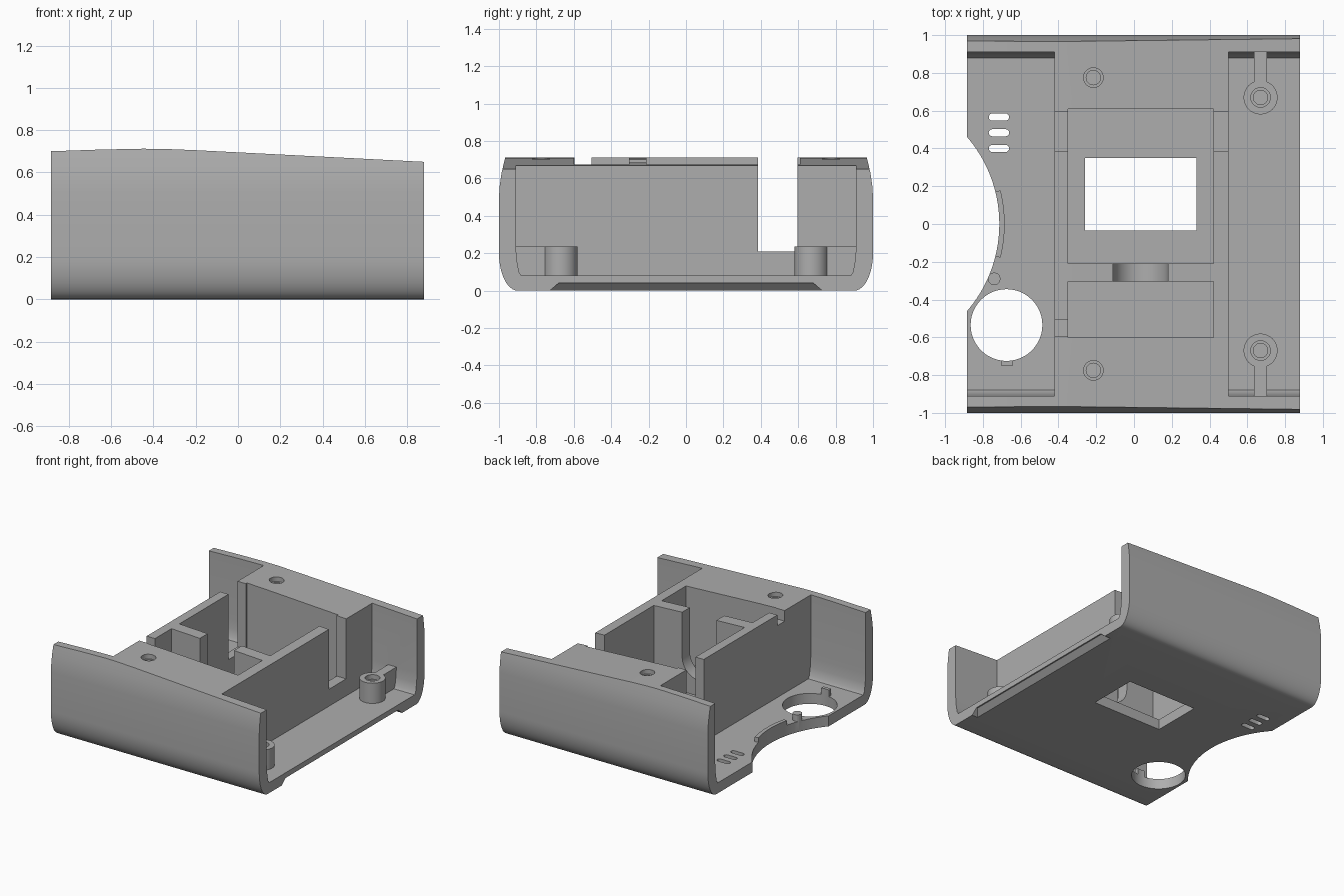
import bpy, math
from mathutils import Vector

cube = bpy.data.objects.get("Cube")
if cube:
    bpy.data.objects.remove(cube)

grey = bpy.data.materials.new("plain grey")
grey.use_nodes = True
colour = (0.42, 0.42, 0.42, 1)
grey.diffuse_color = colour
grey.node_tree.nodes["Principled BSDF"].inputs["Base Color"].default_value = colour


def prism(name, pts, lo, hi, axis="z"):
    """Extrude a 2D outline along an axis: x uses (y,z), y uses (x,z), z uses (x,y)."""
    place = {"x": lambda a, b, c: (c, a, b),
             "y": lambda a, b, c: (a, c, b),
             "z": lambda a, b, c: (a, b, c)}[axis]
    n = len(pts)
    verts = [place(a, b, c) for c in (lo, hi) for a, b in pts]
    faces = [list(range(n))[::-1], list(range(n, 2 * n))]
    faces += [[i, (i + 1) % n, (i + 1) % n + n, i + n] for i in range(n)]
    mesh = bpy.data.meshes.new(name)
    mesh.from_pydata(verts, [], faces)
    mesh.materials.append(grey)
    # Make sure the solid faces outward
    area = sum(a[0] * b[1] - b[0] * a[1] for a, b in zip(pts, pts[1:] + pts[:1]))
    if (area < 0) != (axis == "y"):
        mesh.flip_normals()
    ob = bpy.data.objects.new(name, mesh)
    bpy.context.collection.objects.link(ob)
    return ob


def arc(cx, cy, r, start=0, end=360, n=32):
    steps = n if end - start == 360 else n + 1
    angles = [math.radians(start + (end - start) * i / n) for i in range(steps)]
    return [(cx + r * math.cos(t), cy + r * math.sin(t)) for t in angles]


def box(name, x0, x1, y0, y1, z0, z1):
    return prism(name, [(x0, y0), (x1, y0), (x1, y1), (x0, y1)], z0, z1)


def mirrored(half):
    return half + [(-a, b) for a, b in reversed(half)]


def combine(target, tool, operation="DIFFERENCE"):
    tool.hide_render = True
    mod = target.modifiers.new("combine", "BOOLEAN")
    mod.operation, mod.solver, mod.object = operation, "EXACT", tool
    bpy.context.view_layer.objects.active = target
    bpy.ops.object.modifier_apply(modifier=mod.name)
    bpy.data.objects.remove(tool)


FLOOR, LEFT, RIGHT = 0.08, 0.88, -0.885

# Outer shell with rounded lower edges and slightly inward upper edges
corner = [(0.9 + 0.1 * math.sin(t), 0.2 - 0.2 * math.cos(t))
          for t in (math.pi / 2 * i / 12 for i in range(13))]
outer = corner + [(1, 0.5), (0.996, 0.56), (0.986, 0.63), (0.96, 0.74)]
body = prism("housing", mirrored(outer), RIGHT, LEFT, "x")

# Gently sloping roof line
roof = [(-1, 0.697), (-0.885, 0.7), (-0.65, 0.708), (-0.45, 0.712), (-0.35, 0.711),
        (-0.2, 0.705), (0.88, 0.65), (1, 0.644), (1, 0.9), (-1, 0.9)]
combine(body, prism("roof_cutter", roof, -1.2, 1.2, "y"))

# Open bays at both ends
bay = [(0.88, FLOOR), (0.893, 0.1), (0.904, 0.16), (0.91, 0.235), (0.91, 0.9)]
combine(body, prism("bay_cutter", mirrored(bay), -1, -0.42, "x"))
combine(body, prism("bay_cutter", mirrored(bay), 0.5, 1, "x"))

# Central pockets, wall slots and the floor window
for x0, x1, y0, y1, z0 in [
        (-0.35, 0.42, -0.21, 0.61, FLOOR),
        (-0.35, 0.42, -0.6, -0.305, FLOOR),
        (-0.5, 0.6, 0.385, 0.595, 0.21),
        (-0.5, -0.3, -0.595, -0.505, 0.63),
        (-0.26, 0.33, -0.035, 0.35, -0.1)]:
    combine(body, box("pocket_cutter", x0, x1, y0, y1, z0, 0.9))

# Round-bottomed gap in the partition
gap = arc(0.035, 0.345, 0.145, 180, 360, 20) + [(0.18, 0.9), (-0.11, 0.9)]
combine(body, prism("gap_cutter", gap, -0.4, -0.1, "y"))

# Screw posts with ribs reaching the side walls
for s in (-1, 1):
    y0, y1 = sorted((s * 0.7, s * 0.93))
    combine(body, prism("post", arc(0.67, s * 0.67, 0.09), 0.05, 0.235), "UNION")
    combine(body, box("rib", 0.635, 0.705, y0, y1, 0.05, 0.235), "UNION")

# Raised lip and locating tabs
lip = arc(-1.42, 0, 0.735, -14, 14, 16) + arc(-1.42, 0, 0.69, -14, 14, 16)[::-1]
combine(body, prism("lip", lip, 0.04, 0.115), "UNION")
combine(body, prism("tab", arc(-0.74, -0.29, 0.034, n=12), 0.05, 0.13), "UNION")
combine(body, box("tab", -0.705, -0.64, -0.75, -0.7, 0.05, 0.13), "UNION")

# Large scallop and round opening in the floor
combine(body, prism("scallop_cutter", arc(-1.42, 0, 0.707, n=128), -0.1, 0.3))
combine(body, prism("opening_cutter", arc(-0.675, -0.535, 0.19, n=48), -0.1, 0.3))

# Stepped screw holes in the blocks and posts
for x, y, top in [(-0.215, 0.775, 0.706), (-0.215, -0.775, 0.706),
                  (0.67, 0.67, 0.235), (0.67, -0.67, 0.235)]:
    combine(body, prism("sink_cutter", arc(x, y, 0.052, n=24), top - 0.035, 0.9))
    combine(body, prism("hole_cutter", arc(x, y, 0.038, n=24), top - 0.13, 0.9))

# Vent slots
for y in (0.4, 0.483, 0.566):
    slot = arc(-0.68, y, 0.019, -90, 90, 8) + arc(-0.75, y, 0.019, 90, 270, 8)
    combine(body, prism("vent_cutter", slot, -0.1, 0.3))

# Bevelled finger edge under the left end
wedge = prism("edge_cutter", [(0.82, -0.01), (0.9, -0.01), (0.9, 0.04), (0.87, 0.04)],
              -0.74, 0.74, "y")
for v in wedge.data.vertices:
    if v.co.z > 0:
        v.co.y *= 0.92
combine(body, wedge)

bpy.ops.object.select_all(action="DESELECT")
body.select_set(True)
bpy.context.view_layer.objects.active = body
bpy.ops.object.shade_smooth_by_angle(angle=math.radians(25))
